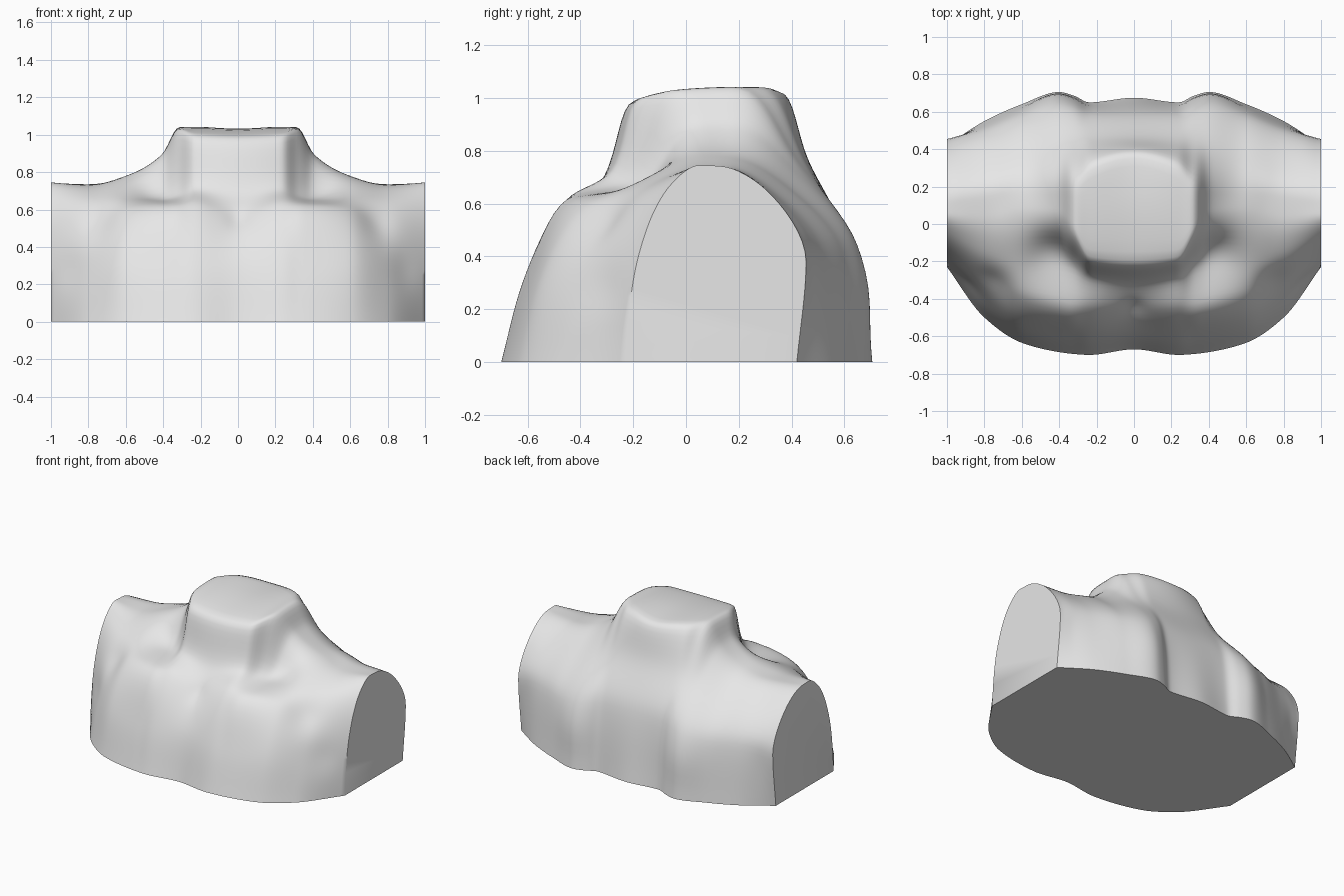
import bpy
import bmesh
from math import exp
from mathutils import Vector

cube = bpy.data.objects.get("Cube")
if cube:
    bpy.data.objects.remove(cube)

# Half-body cross-sections as (y, z) points, keyed by distance from the midline.
# Chest side runs from the base up to the front rim of the neck or shoulder.
chest = {
    0.0: [(-.67, 0), (-.6, .3), (-.46, .54), (-.31, .7), (-.2, .99)],
    .24: [(-.7, 0), (-.62, .3), (-.45, .62), (-.28, .72), (-.18, 1)],
    .32: [(-.695, 0), (-.61, .3), (-.45, .62), (-.22, .68), (-.04, 1.03)],
    .4: [(-.685, 0), (-.6, .3), (-.43, .62), (-.2, .66), (.05, .9)],
    .6: [(-.635, 0), (-.56, .3), (-.39, .59), (-.21, .67), (.06, .78)],
    .8: [(-.5, 0), (-.42, .27), (-.29, .52), (-.15, .66), (.03, .73)],
    1.0: [(-.23, 0), (-.21, .25), (-.15, .5), (-.05, .68), (.05, .745)],
}
# Back side runs from the rear rim of the neck or shoulder down to the base.
back = {
    0.0: [(.36, 1.02), (.46, .77), (.6, .48), (.675, 0)],
    .24: [(.29, 1.04), (.45, .76), (.6, .47), (.65, 0)],
    .32: [(.2, 1.04), (.43, .75), (.63, .46), (.685, 0)],
    .4: [(.19, .9), (.42, .72), (.645, .44), (.705, 0)],
    .6: [(.19, .77), (.4, .65), (.59, .42), (.64, 0)],
    .8: [(.16, .735), (.34, .64), (.51, .42), (.55, 0)],
    1.0: [(.13, .742), (.3, .655), (.455, .38), (.42, 0)],
}
# Soft anatomy: centre, radius, height of each swelling or hollow
details = [
    ((0, -.46, .56), .06, -.02),     # throat notch
    ((0, .09, 1.04), .22, .02),      # neck crown
    ((.45, -.13, .73), .1, -.025),   # hollow behind collarbone
    ((.72, -.32, .54), .11, -.03),   # groove beside shoulder
    ((.87, -.32, .27), .11, -.02),   # groove beside arm
    ((.42, .69, .28), .16, .02),     # shoulder blade
]


def limited(a, b, ga, gb):
    """Tangent between two slopes that never overshoots."""
    if a * b <= 0:
        return 0.0
    wa, wb = 2 * gb + ga, gb + 2 * ga
    return (wa + wb) / (wa / a + wb / b)


def spline(params, points, t):
    """Smooth curve through points, with uneven spacing and no overshoot."""
    n = len(points)
    i = max(k for k in range(n - 1) if params[k] <= t or k == 0)
    gap = [params[k + 1] - params[k] for k in range(n - 1)]
    slope = [(points[k + 1] - points[k]) / gap[k] for k in range(n - 1)]

    def tangent(k):
        if k == 0 or k == n - 1:
            return slope[min(k, n - 2)]
        return Vector([limited(a, b, gap[k - 1], gap[k])
                       for a, b in zip(slope[k - 1], slope[k])])

    u = (t - params[i]) / gap[i]
    h, v = gap[i], 1 - u
    return (points[i] * (v * v * (1 + 2 * u)) + tangent(i) * (h * u * v * v)
            + points[i + 1] * (u * u * (1 + 2 * v)) - tangent(i + 1) * (h * u * u * v))


# Mirror the sections to both sides
stations = sorted({s * x for x in chest for s in (-1, 1)})
sections = [[Vector(p) for p in chest[abs(x)] + back[abs(x)]] for x in stations]
POINTS = len(sections[0])
STEPS = 8
COLUMNS = 128


def section_ring(x):
    """Dense cross-section of the body at x."""
    ctrl = [spline(stations, [s[k] for s in sections], x) for k in range(POINTS)]
    dist = [0.0]
    for a, b in zip(ctrl, ctrl[1:]):
        dist.append(dist[-1] + (b - a).length)
    ring = []
    for k in range(POINTS - 1):
        for j in range(STEPS):
            ring.append(spline(dist, ctrl, dist[k] + (dist[k + 1] - dist[k]) * j / STEPS))
    ring.append(ctrl[-1])
    result = []
    for p in ring:
        co = Vector((x, p.x, p.y))
        outward = Vector((0, co.y - .05, co.z - .2)).normalized()
        near = Vector((abs(x), co.y, co.z))
        push = sum(amount * exp(-((near - Vector(c)).length / r) ** 2)
                   for c, r, amount in details)
        co += outward * push
        co.z = max(co.z, 0)
        result.append(co)
    result[0].z = result[-1].z = 0
    return result


# Torso skin, cut flat at the shoulders and base
bm = bmesh.new()
rings = [[bm.verts.new(co) for co in section_ring(-1 + 2 * i / COLUMNS)]
         for i in range(COLUMNS + 1)]
for a, b in zip(rings, rings[1:]):
    for k in range(len(a)):
        n = (k + 1) % len(a)
        bm.faces.new((a[k], a[n], b[n], b[k]))
for end in (rings[0], rings[-1]):
    bm.faces.new(end)

# Soften the skin, keeping the cut edges in place
skin = [v for ring in rings[1:-1] for v in ring[1:-1]]
for _ in range(3):
    bmesh.ops.smooth_vert(bm, verts=skin, factor=.5,
                          use_axis_x=True, use_axis_y=True, use_axis_z=True)
bmesh.ops.recalc_face_normals(bm, faces=bm.faces)
mesh = bpy.data.meshes.new("torso")
bm.to_mesh(mesh)
bm.free()
torso = bpy.data.objects.new("torso", mesh)
bpy.context.collection.objects.link(torso)

# Plain grey clay
clay = bpy.data.materials.new("light_grey")
clay.use_nodes = True
colour = (.8, .8, .8, 1)
clay.diffuse_color = colour
clay.node_tree.nodes["Principled BSDF"].inputs["Base Color"].default_value = colour
mesh.materials.append(clay)

bpy.ops.object.select_all(action="DESELECT")
torso.select_set(True)
bpy.context.view_layer.objects.active = torso
bpy.ops.object.shade_smooth_by_angle(angle=.8)
